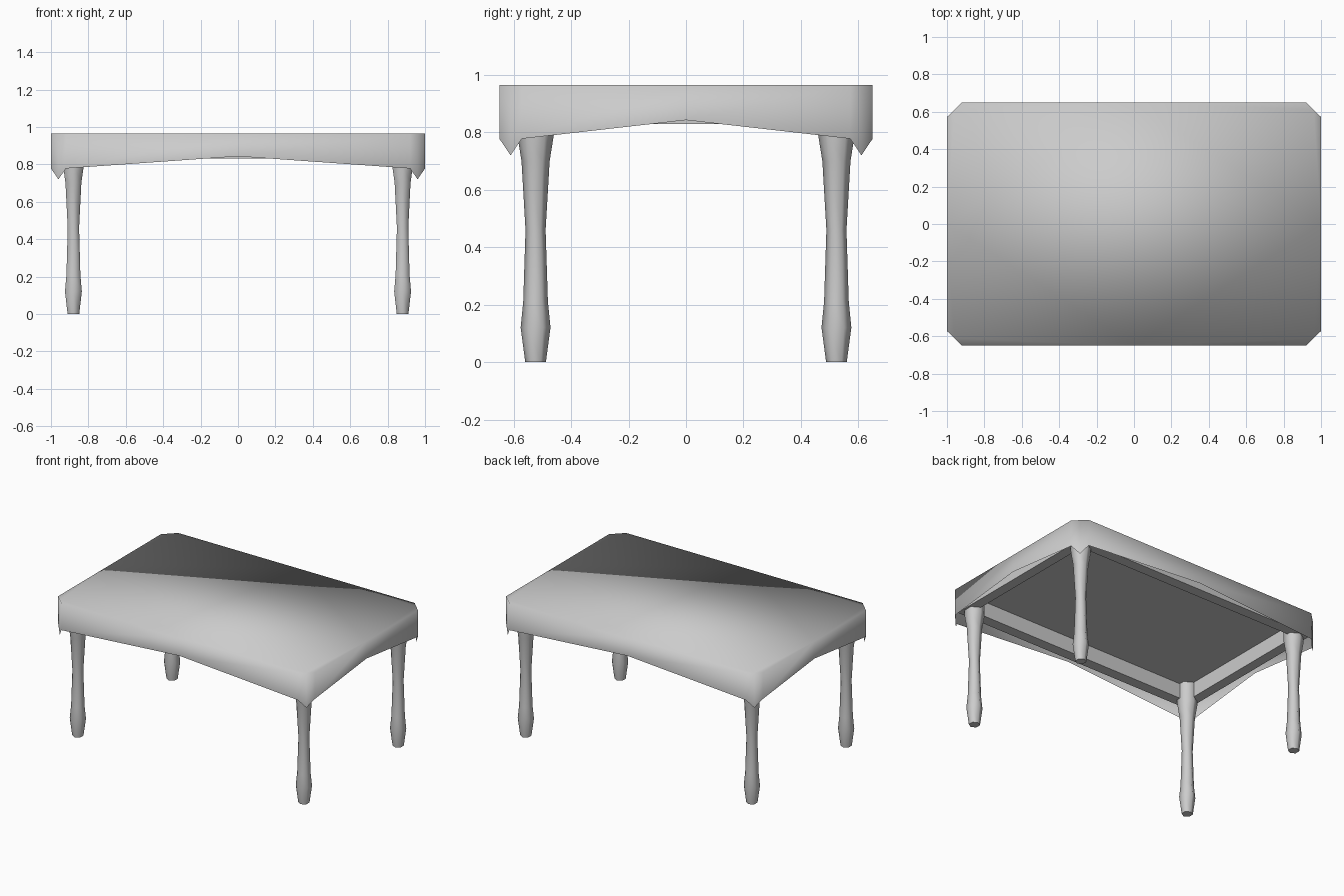
import bpy, bmesh, math

if "Cube" in bpy.data.objects:
    bpy.data.objects.remove(bpy.data.objects["Cube"])


def finish(name, bm, smooth=False, fix_normals=True):
    if fix_normals:
        bmesh.ops.recalc_face_normals(bm, faces=bm.faces)
    for f in bm.faces:
        f.smooth = smooth
    me = bpy.data.meshes.new(name)
    bm.to_mesh(me)
    bm.free()
    ob = bpy.data.objects.new(name, me)
    bpy.context.collection.objects.link(ob)
    return ob


# Draped cover: octagonal top with a single-sided, arched skirt
def cover():
    w, d, cx, cy = 1.0, 0.65, 0.92, 0.572
    corners = [(cx, -d), (w, -cy), (w, cy), (cx, d),
               (-cx, d), (-w, cy), (-w, -cy), (-cx, -d)]
    ring = []
    for i, (x, y) in enumerate(corners):
        nx, ny = corners[(i + 1) % 8]
        mid_z = 0.72 if i % 2 == 0 else 0.843   # corner tips hang, sides arch up
        ring += [(x, y, 0.778), ((x + nx) / 2, (y + ny) / 2, mid_z)]
    bm = bmesh.new()
    low = [bm.verts.new(p) for p in ring]
    top = [bm.verts.new((x, y, 0.965)) for x, y, z in ring]
    n = len(ring)
    for i in range(n):
        j = (i + 1) % n
        bm.faces.new((low[i], low[j], top[j], top[i]))
    bm.faces.new(top)
    finish("table_cover", bm, smooth=True, fix_normals=False)


# Apron: rectangular ring under the top
def apron():
    bm = bmesh.new()
    loops = []
    for hx, hy, z in [(0.95, 0.605, 0.83), (0.95, 0.605, 0.935),
                      (0.88, 0.53, 0.935), (0.88, 0.53, 0.83)]:
        loops.append([bm.verts.new((sx * hx, sy * hy, z))
                      for sx, sy in ((-1, -1), (1, -1), (1, 1), (-1, 1))])
    for a in range(4):
        l0, l1 = loops[a], loops[(a + 1) % 4]
        for i in range(4):
            j = (i + 1) % 4
            bm.faces.new((l0[i], l0[j], l1[j], l1[i]))
    finish("apron", bm)


# Table top board hidden under the cover
def board():
    bm = bmesh.new()
    bmesh.ops.create_cube(bm, size=1)
    for v in bm.verts:
        v.co = (v.co.x * 1.9, v.co.y * 1.21, 0.945 + v.co.z * 0.02)
    finish("table_top", bm)


# Six-sided turned leg
def leg(name, x, y):
    profile = [(0.036, 0), (0.052, 0.12), (0.043, 0.21), (0.035, 0.46),
               (0.049, 0.70), (0.065, 0.80), (0.065, 0.94)]
    bm = bmesh.new()
    rings = []
    for r, z in profile:
        rings.append([bm.verts.new((x + r * math.sin(k * math.pi / 3),
                                    y + r * math.cos(k * math.pi / 3), z))
                      for k in range(6)])
    for a, b in zip(rings, rings[1:]):
        for k in range(6):
            j = (k + 1) % 6
            bm.faces.new((a[k], a[j], b[j], b[k]))
    bm.faces.new(rings[0])
    bm.faces.new(rings[-1])
    ob = finish(name, bm, smooth=True)
    bpy.ops.object.select_all(action='DESELECT')
    ob.select_set(True)
    bpy.context.view_layer.objects.active = ob
    bpy.ops.object.shade_smooth_by_angle(angle=math.radians(65))


cover()
apron()
board()
for side, sx in (("left", -1), ("right", 1)):
    for end, sy in (("front", -1), ("back", 1)):
        leg(f"{end}_{side}_leg", sx * 0.88, sy * 0.524)
